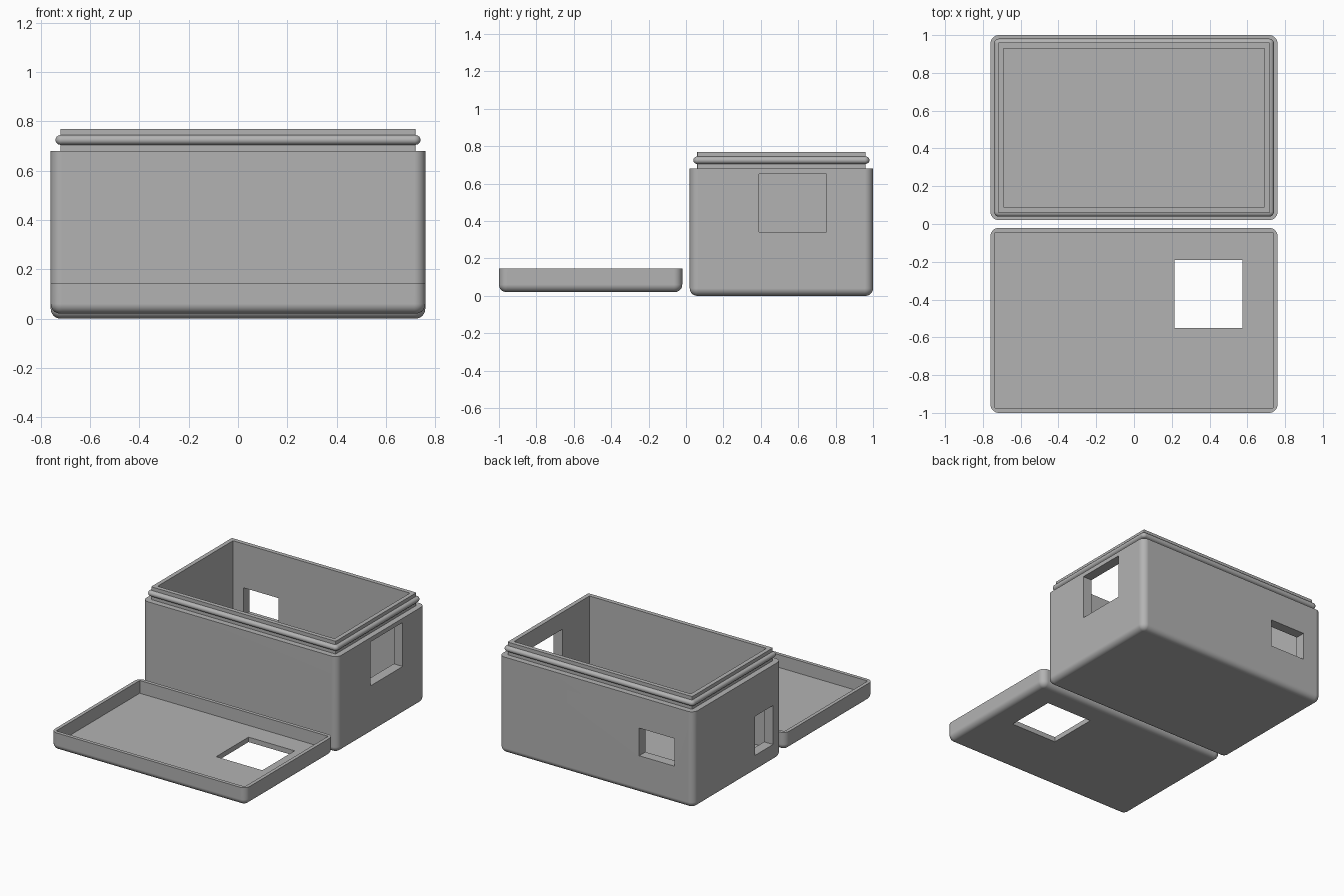
import bpy
import bmesh
from math import sin, cos, pi, radians

if "Cube" in bpy.data.objects:
    bpy.data.objects.remove(bpy.data.objects["Cube"], do_unlink=True)

grey = bpy.data.materials.new("plain grey")
grey.use_nodes = True
grey.diffuse_color = (0.45, 0.45, 0.45, 1)
grey.node_tree.nodes["Principled BSDF"].inputs["Base Color"].default_value = grey.diffuse_color

HALF_X, HALF_Y = 0.76, 0.49      # outer half size shared by box and lid
CORNER, FILLET, STEPS = 0.045, 0.04, 8


def ring(bm, inset, z, cy):
    """Rounded rectangle of vertices, inset from the outer size."""
    r = max(CORNER - inset, 0.005)
    if inset > FILLET:
        r = 0.02
    cx, dy = HALF_X - inset - r, HALF_Y - inset - r
    verts = []
    for quarter, (sx, sy) in enumerate([(1, 1), (-1, 1), (-1, -1), (1, -1)]):
        for i in range(STEPS + 1):
            a = (quarter + i / STEPS) * pi / 2
            verts.append(bm.verts.new((sx * cx + r * cos(a), cy + sy * dy + r * sin(a), z)))
    return verts


def loft(name, profile, cy):
    """Solid made by joining rounded rectangles along (inset, z) points."""
    bm = bmesh.new()
    rings = [ring(bm, inset, z, cy) for inset, z in profile]
    for low, high in zip(rings, rings[1:]):
        n = len(low)
        for i in range(n):
            j = (i + 1) % n
            bm.faces.new((low[i], low[j], high[j], high[i]))
    bm.faces.new(rings[0][::-1])
    bm.faces.new(rings[-1])
    bmesh.ops.recalc_face_normals(bm, faces=bm.faces)
    mesh = bpy.data.meshes.new(name)
    bm.to_mesh(mesh)
    bm.free()
    obj = bpy.data.objects.new(name, mesh)
    bpy.context.collection.objects.link(obj)
    mesh.materials.append(grey)
    return obj


def cut(obj, x, y, z):
    """Remove a block given by its ranges on each axis."""
    ranges = (x, y, z)
    bpy.ops.mesh.primitive_cube_add(size=1, location=[(a + b) / 2 for a, b in ranges])
    cutter = bpy.context.object
    cutter.scale = [b - a for a, b in ranges]
    cutter.hide_render = True
    cutter.data.materials.append(grey)
    bpy.context.view_layer.update()
    mod = obj.modifiers.new("cut", "BOOLEAN")
    mod.operation, mod.solver, mod.object = "DIFFERENCE", "EXACT", cutter
    bpy.context.view_layer.objects.active = obj
    bpy.ops.object.modifier_apply(modifier=mod.name)
    bpy.data.objects.remove(cutter, do_unlink=True)


def finish(obj):
    bpy.ops.object.select_all(action="DESELECT")
    obj.select_set(True)
    bpy.context.view_layer.objects.active = obj
    bpy.ops.object.shade_smooth_by_angle(angle=radians(30))
    mod = obj.modifiers.new("even shading", "WEIGHTED_NORMAL")
    mod.keep_sharp = True


def rounded_base(z):
    """Profile points of the bottom fillet."""
    angles = [i / STEPS * pi / 2 for i in range(STEPS + 1)]
    return [(FILLET * (1 - sin(a)), z + FILLET * (1 - cos(a))) for a in angles]


# Box: body, shoulder, and lip with a half-round snap ridge
LIP = 0.04
ridge = [(LIP - 0.021 * cos(a), 0.725 + 0.02 * sin(a))
         for a in (-pi / 2 + i * pi / STEPS for i in range(STEPS + 1))]
box = loft("box", rounded_base(0) + [(0, 0.68), (LIP, 0.68)] + ridge + [(LIP, 0.77)], 0.51)
cut(box, (-0.69, 0.69), (0.09, 0.93), (0.07, 0.9))

# Openings in the two ends and the back
cut(box, (0.6, 0.9), (0.39, 0.75), (0.34, 0.65))
cut(box, (-0.9, -0.6), (0.115, 0.315), (0.12, 0.395))
cut(box, (-0.61, -0.335), (0.85, 1.1), (0.265, 0.46))
finish(box)

# Lid, lying open side up in front of the box
lid = loft("lid", rounded_base(0.02) + [(0, 0.145)], -0.51)
cut(lid, (-0.735, 0.735), (-0.975, -0.045), (0.055, 0.3))
cut(lid, (0.215, 0.575), (-0.55, -0.19), (-0.1, 0.2))
finish(lid)
